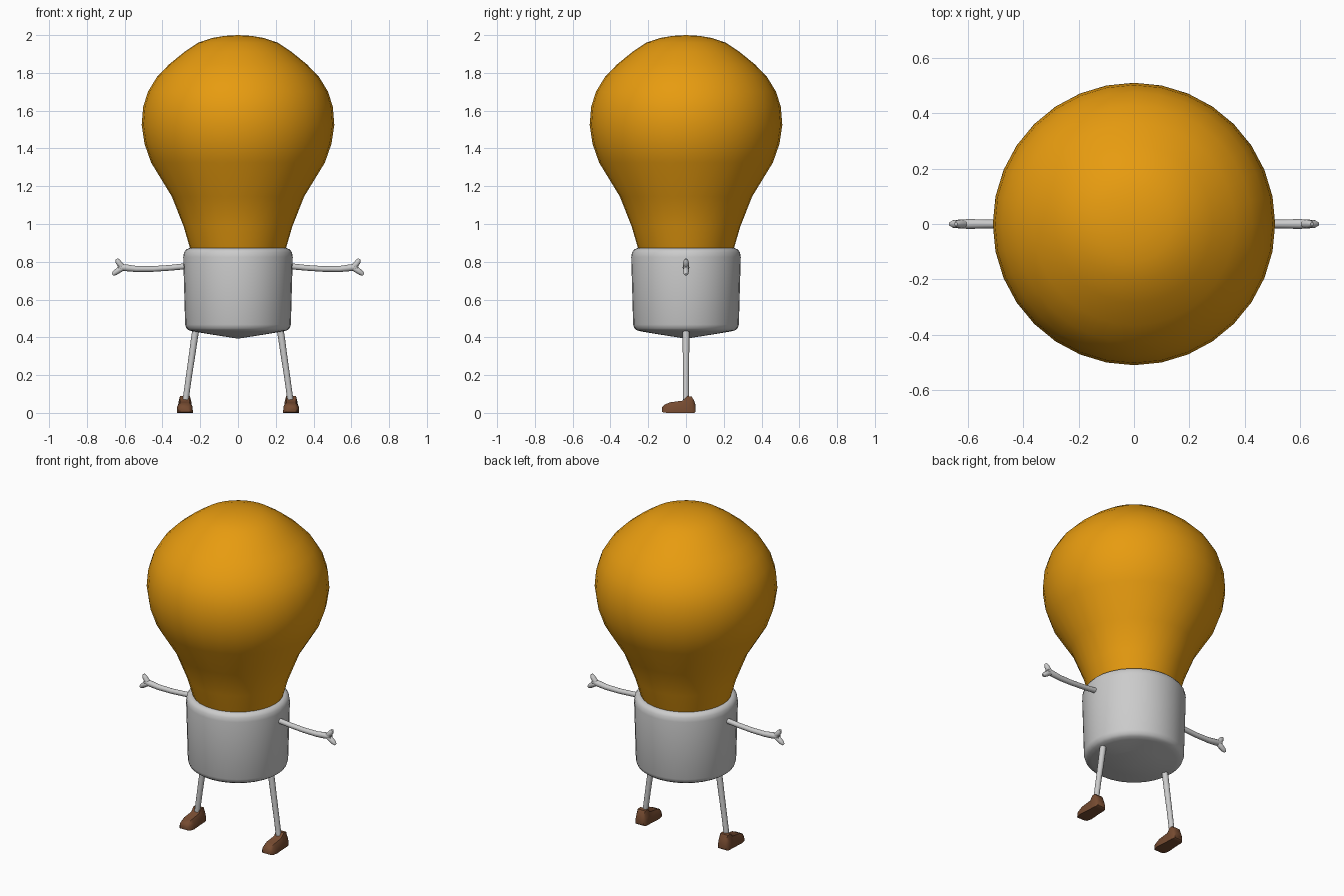
import bpy, bmesh, math
from mathutils import Vector

if "Cube" in bpy.data.objects:
    bpy.data.objects.remove(bpy.data.objects["Cube"])


def material(name, rgb):
    m = bpy.data.materials.new(name)
    m.diffuse_color = (*rgb, 1)
    m.use_nodes = True
    m.node_tree.nodes["Principled BSDF"].inputs["Base Color"].default_value = m.diffuse_color
    return m


def loft(name, rings, mat=None, mirror=False, cap=True, angle=40):
    """Skin a list of rings; a one-point ring becomes a pole."""
    bm = bmesh.new()
    vs = [[bm.verts.new(p) for p in ring] for ring in rings]
    for a, b in zip(vs, vs[1:]):
        n = max(len(a), len(b))
        for i in range(n):
            j = (i + 1) % n
            if len(a) == 1:
                bm.faces.new((a[0], b[j], b[i]))
            elif len(b) == 1:
                bm.faces.new((a[i], a[j], b[0]))
            else:
                bm.faces.new((a[i], a[j], b[j], b[i]))
    if cap:
        for r in (vs[0], vs[-1]):
            if len(r) > 2:
                bm.faces.new(r)
    bmesh.ops.recalc_face_normals(bm, faces=bm.faces[:])
    me = bpy.data.meshes.new(name)
    bm.to_mesh(me)
    bm.free()
    ob = bpy.data.objects.new(name, me)
    bpy.context.collection.objects.link(ob)
    if mat:
        me.materials.append(mat)
    bpy.ops.object.select_all(action='DESELECT')
    ob.select_set(True)
    bpy.context.view_layer.objects.active = ob
    bpy.ops.object.shade_smooth_by_angle(angle=math.radians(angle))
    if mirror:
        ob.modifiers.new("mirror", 'MIRROR')
    return ob


def lathe(name, profile, mat=None, n=32, angle=40):
    rings = []
    for r, z in profile:
        if r == 0:
            rings.append([(0, 0, z)])
        else:
            rings.append([(r * math.cos(2 * math.pi * i / n),
                           r * math.sin(2 * math.pi * i / n), z) for i in range(n)])
    return loft(name, rings, mat, angle=angle)


def tube(name, path, n=12):
    """Round tube along (x, z, radius) points in the plane y = 0, mirrored in x."""
    pts = [Vector((x, 0, z)) for x, z, _ in path]
    rings = []
    for k, (p, (_, _, r)) in enumerate(zip(pts, path)):
        t = (pts[min(k + 1, len(pts) - 1)] - pts[max(k - 1, 0)]).normalized()
        side = Vector((-t.z, 0, t.x))
        rings.append([p + r * (math.cos(a) * side + math.sin(a) * Vector((0, 1, 0)))
                      for a in (2 * math.pi * i / n for i in range(n))])
    return loft(name, rings, mirror=True, angle=60)


orange = material("orange glass", (0.8, 0.33, 0.005))
brown = material("brown leather", (0.18, 0.07, 0.03))

# Glass bulb
lathe("bulb", [(0.24, 0.84), (0.255, 0.875), (0.287, 0.985), (0.35, 1.145),
               (0.46, 1.325), (0.495, 1.425), (0.51, 1.525), (0.502, 1.62),
               (0.477, 1.70), (0.428, 1.78), (0.365, 1.845), (0.285, 1.91),
               (0.21, 1.96), (0.135, 1.985), (0.07, 1.996), (0, 2.0)], orange)

# Socket body with rounded rims and a shallow cone underneath
lathe("socket", [(0, 0.393), (0.14, 0.415), (0.235, 0.431), (0.258, 0.436),
                 (0.273, 0.447), (0.28, 0.468), (0.29, 0.825), (0.286, 0.85),
                 (0.275, 0.865), (0.258, 0.872), (0.235, 0.868), (0, 0.868)])

# Arms and forked hands
tube("arm", [(0.26, 0.778, 0.016), (0.36, 0.768, 0.015), (0.45, 0.762, 0.015),
             (0.54, 0.762, 0.016), (0.60, 0.769, 0.018), (0.635, 0.773, 0.013)])
tube("upper_finger", [(0.602, 0.768, 0.012), (0.623, 0.783, 0.016),
                      (0.636, 0.802, 0.014), (0.643, 0.815, 0.007)])
tube("lower_finger", [(0.602, 0.77, 0.012), (0.628, 0.758, 0.016),
                      (0.652, 0.741, 0.014), (0.665, 0.732, 0.007)])

# Legs
tube("leg", [(0.22, 0.46, 0.018), (0.23, 0.40, 0.018), (0.244, 0.30, 0.017),
             (0.259, 0.20, 0.016), (0.277, 0.07, 0.016)])

# Shoes: sections along y as (y, half width, top half width, bottom, height)
sections = [(-0.127, 0.026, 0.016, 0.010, 0.034), (-0.115, 0.036, 0.022, 0.006, 0.048),
            (-0.085, 0.042, 0.026, 0.005, 0.061), (-0.015, 0.037, 0.025, 0.005, 0.070),
            (0.005, 0.036, 0.026, 0.005, 0.094), (0.03, 0.036, 0.026, 0.005, 0.092),
            (0.043, 0.032, 0.020, 0.005, 0.070), (0.051, 0.026, 0.016, 0.012, 0.045)]
rings = []
for y, w, t, z0, z1 in sections:
    mid = z0 + 0.6 * (z1 - z0)
    half = [(w, z0), (w * 0.97, mid), (t, z1)]
    rings.append([(0.281 + x, y, z) for x, z in half] +
                 [(0.281 - x, y, z) for x, z in reversed(half)])
for ring in rings:
    for i, (x, y, z) in enumerate(ring):
        ring[i] = (x, y, max(0, z - 0.005))
loft("shoe", rings, brown, mirror=True, angle=45)
